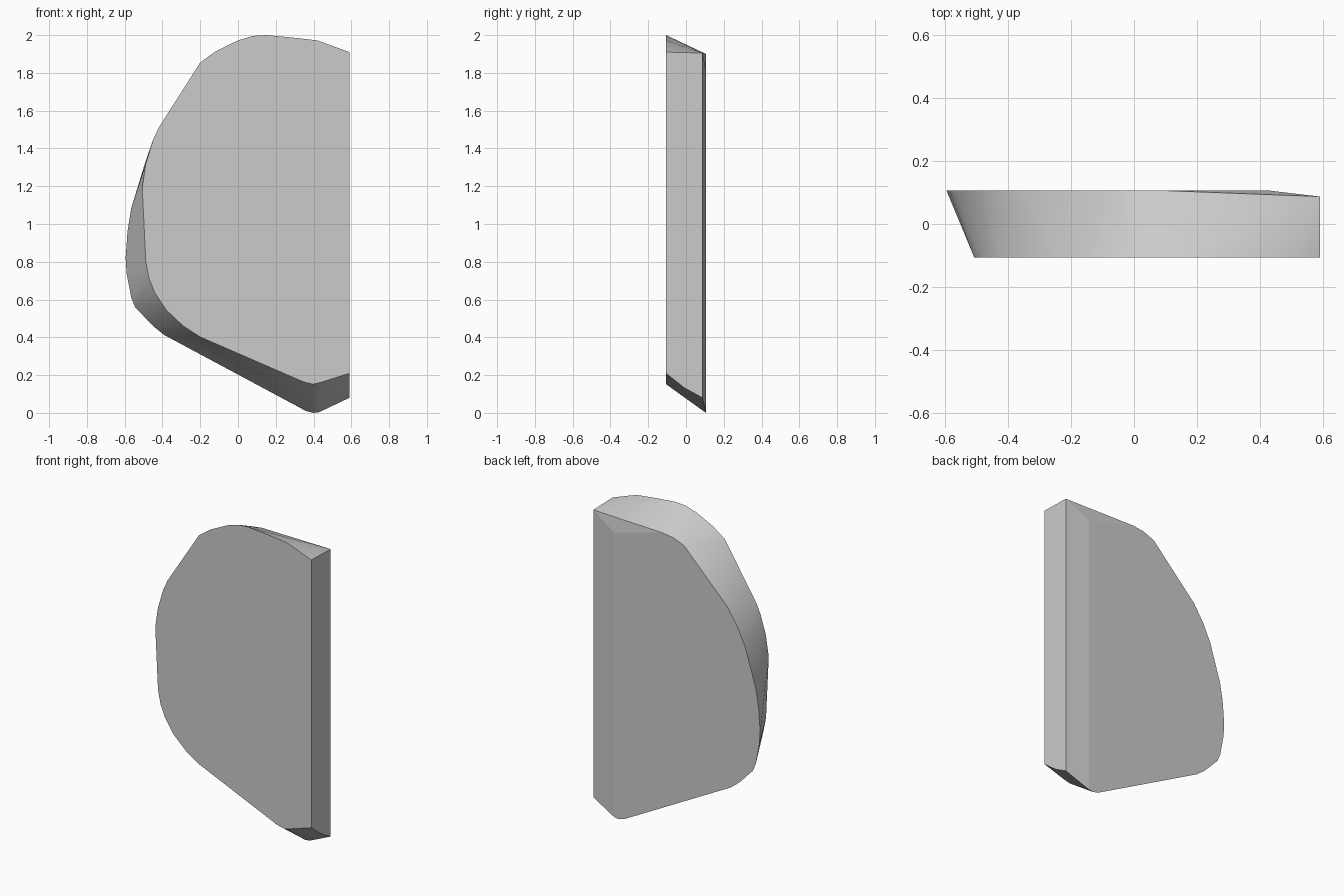
import bpy, bmesh, math

D = 0.106  # half thickness

# front outline (x, z)
front = [(0.59, 1.91), (0.42, 1.972), (0.28, 1.988), (0.15, 2.0), (0.08, 1.996), (0.0, 1.972),
         (-0.12, 1.913), (-0.20, 1.855), (-0.235, 1.80), (-0.42, 1.51), (-0.45, 1.445),
         (-0.488, 1.32), (-0.507, 1.19), (-0.488, 0.80), (-0.47, 0.71), (-0.44, 0.635),
         (-0.38, 0.545), (-0.29, 0.46), (-0.20, 0.402), (0.35, 0.163), (0.40, 0.152),
         (0.45, 0.165), (0.59, 0.21)]
# back outline (x, z)
back = [(0.43, 1.81), (0.094, 1.90), (0.017, 1.89), (-0.06, 1.86), (-0.367, 1.55),
        (-0.437, 1.442), (-0.49, 1.33), (-0.565, 1.085), (-0.585, 0.96), (-0.595, 0.82),
        (-0.59, 0.74), (-0.565, 0.61), (-0.545, 0.56), (-0.45, 0.46), (-0.39, 0.412),
        (0.30, 0.043), (0.36, 0.01), (0.40, 0.0), (0.43, 0.004)]
# right-hand edge (x, y, z)
side = [(0.59, 0.087, 1.905), (0.59, 0.087, 0.08), (0.59, -0.01, 0.134)]

# wrap the outlines in one faceted solid
bm = bmesh.new()
points = [(x, -D, z) for x, z in front] + [(x, D, z) for x, z in back] + side
for p in points:
    bm.verts.new(p)
bmesh.ops.convex_hull(bm, input=bm.verts[:])
bmesh.ops.dissolve_limit(bm, angle_limit=math.radians(0.4), verts=bm.verts[:], edges=bm.edges[:])
bmesh.ops.recalc_face_normals(bm, faces=bm.faces[:])

# smooth rim, crisp borders around the flat faces
for f in bm.faces:
    f.smooth = True
for e in bm.edges:
    flat = any(abs(f.normal.y) > 0.95 or f.normal.x > 0.99 for f in e.link_faces)
    e.smooth = not (flat or e.calc_face_angle(0) > math.radians(30))

mesh = bpy.data.meshes.new("faceted_panel")
bm.to_mesh(mesh)
bm.free()
panel = bpy.data.objects.new("faceted_panel", mesh)
bpy.context.collection.objects.link(panel)
